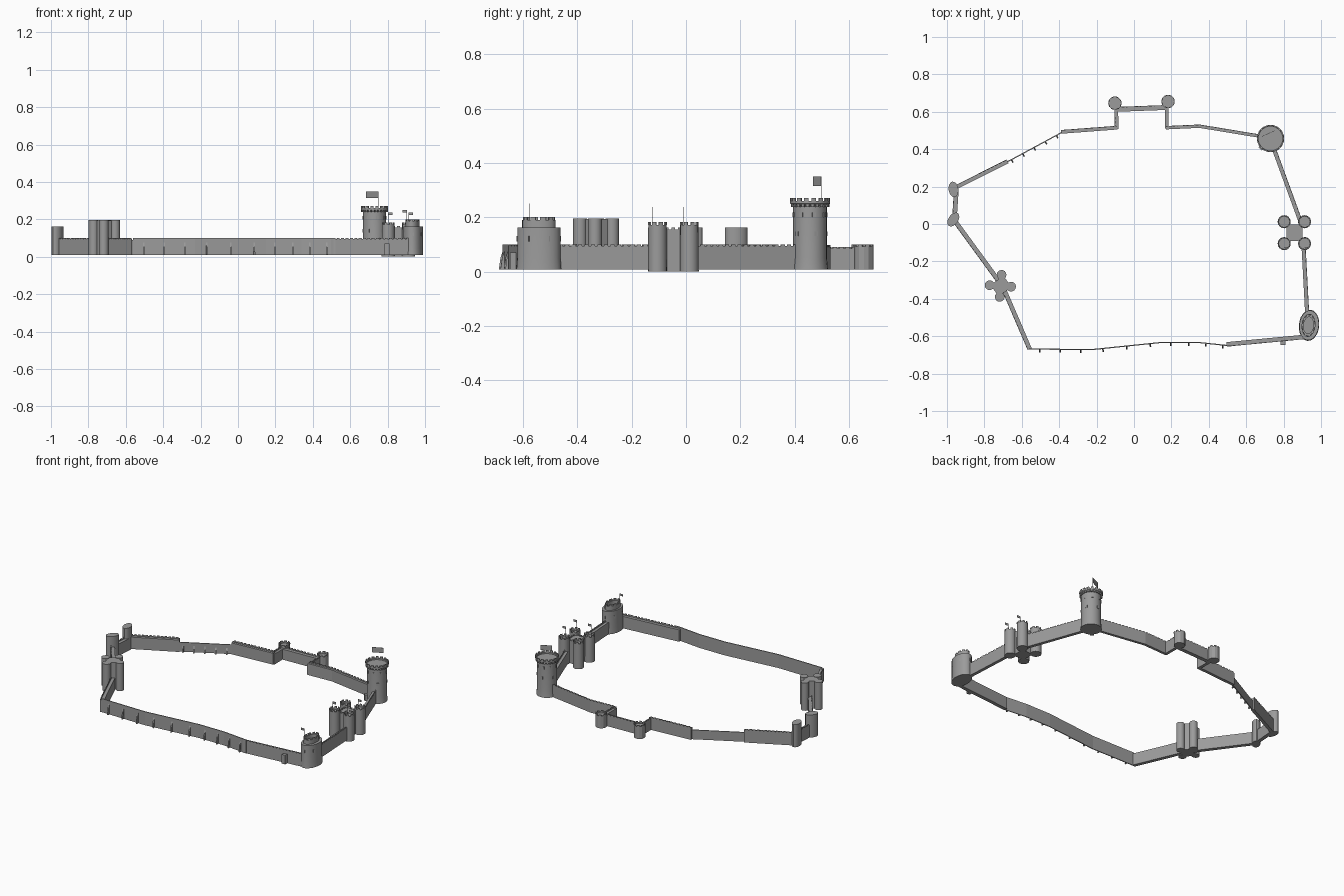
import bpy, bmesh, math
from mathutils import Vector, Matrix

if "Cube" in bpy.data.objects:
    bpy.data.objects.remove(bpy.data.objects["Cube"])

stone = bpy.data.materials.new("grey stone")
stone.use_nodes = True
GREY = (0.33, 0.33, 0.33, 1)
stone.diffuse_color = GREY
stone.node_tree.nodes["Principled BSDF"].inputs["Base Color"].default_value = GREY

BASE = 0.008  # foot of the walls


def finish(bm, name, smooth=False):
    bmesh.ops.recalc_face_normals(bm, faces=bm.faces)
    mesh = bpy.data.meshes.new(name)
    bm.to_mesh(mesh)
    bm.free()
    mesh.materials.append(stone)
    ob = bpy.data.objects.new(name, mesh)
    bpy.context.collection.objects.link(ob)
    if smooth:
        bpy.ops.object.select_all(action='DESELECT')
        ob.select_set(True)
        bpy.context.view_layer.objects.active = ob
        bpy.ops.object.shade_smooth_by_angle(angle=math.radians(35))
    return ob


def box(bm, x, y, z0, z1, sx, sy, angle=0):
    m = (Matrix.Translation((x, y, (z0 + z1) / 2)) @ Matrix.Rotation(angle, 4, 'Z')
         @ Matrix.Diagonal((sx, sy, z1 - z0, 1)))
    bmesh.ops.create_cube(bm, size=1, matrix=m)


def lathe(bm, x, y, profile, sides=16, sx=1, sy=1, angle=0):
    """Stack of rings (radius, height), capped at both ends."""
    rings = []
    rot = Matrix.Rotation(angle, 3, 'Z')
    for r, z in profile:
        ring = []
        for i in range(sides):
            a = math.tau * i / sides
            ring.append(bm.verts.new(rot @ Vector((r * sx * math.cos(a), r * sy * math.sin(a), 0))
                                     + Vector((x, y, z))))
        rings.append(ring)
    for lo, hi in zip(rings, rings[1:]):
        for i in range(sides):
            j = (i + 1) % sides
            bm.faces.new((lo[i], lo[j], hi[j], hi[i]))
    bm.faces.new(rings[0][::-1])
    bm.faces.new(rings[-1])


def merlon_ring(bm, x, y, r, z0, z1, count, sx=1, sy=1, angle=0, depth=0.006):
    rot = Matrix.Rotation(angle, 3, 'Z')
    for i in range(count):
        a = math.tau * (i + 0.5) / count
        p = rot @ Vector((r * sx * math.cos(a), r * sy * math.sin(a), 0))
        t = rot @ Vector((-sx * math.sin(a), sy * math.cos(a), 0))
        width = 0.6 * math.tau * r * t.length / count
        box(bm, x + p.x, y + p.y, z0, z1, width, depth, math.atan2(t.y, t.x))


def wall(name, path, width, top, parapet=True):
    """Straight runs; the outer face is on the right of the travel direction."""
    bm = bmesh.new()
    for a, b in zip(path, path[1:]):
        a, b = Vector(a), Vector(b)
        d = b - a
        ang, length = math.atan2(d.y, d.x), d.length
        n = Vector((d.y, -d.x)).normalized()
        mid = (a + b) / 2
        walk = top - 0.011 if parapet else top
        box(bm, mid.x, mid.y, BASE, walk, length + width * 0.4, width, ang)
        if parapet:
            o = n * (width / 2 - 0.002)
            box(bm, mid.x + o.x, mid.y + o.y, walk, top - 0.006, length + width * 0.4, 0.004, ang)
            count = max(2, round(length / 0.024))
            for i in range(count):
                p = a + d * ((i + 0.5) / count) + o
                box(bm, p.x, p.y, top - 0.006, top, 0.015, 0.004, ang)
    return finish(bm, name)


def buttresses(name, path, step, side, height):
    """Tapered fins against a thin wall."""
    bm = bmesh.new()
    for a, b in zip(path, path[1:]):
        a, b = Vector(a), Vector(b)
        d = (b - a).normalized()
        n = Vector((d.y, -d.x)) * side
        count = max(1, round((b - a).length / step))
        for i in range(count):
            p = a.lerp(b, (i + 0.5) / count)
            tri = []
            for s in (-0.004, 0.004):
                tri.append([bm.verts.new((*(p + d * s + n * out), z))
                            for out, z in ((0, BASE), (0.018, BASE), (0.012, height * 0.6), (0, height))])
            l, r = tri
            bm.faces.new(l)
            bm.faces.new(r[::-1])
            for i2 in range(4):
                j = (i2 + 1) % 4
                bm.faces.new((l[i2], l[j], r[j], r[i2]))
    return finish(bm, name)


def flag(name, x, y, z0, z1, dx, dy, height):
    """Pole with a flat banner at its top."""
    bm = bmesh.new()
    box(bm, x, y, z0, z1, 0.002, 0.002)
    box(bm, x + dx / 2, y + dy / 2, z1 - height, z1, math.hypot(dx, dy), 0.002, math.atan2(dy, dx))
    return finish(bm, name)


# Curtain walls, counterclockwise from the south-west corner
south = [(-0.56, -0.668), (-0.23, -0.672), (0.15, -0.633), (0.34, -0.633), (0.52, -0.652)]
wall("south_wall", south, 0.006, 0.1, False)
buttresses("south_buttresses", south, 0.11, 1, 0.085)
wall("south_east_wall", [(0.5, -0.643), (0.92, -0.603)], 0.024, 0.1)
wall("east_wall_south", [(0.927, -0.5), (0.905, -0.09)], 0.022, 0.1)
wall("east_wall_north", [(0.895, 0.0), (0.745, 0.41)], 0.022, 0.1)
wall("north_east_wall", [(0.69, 0.467), (0.35, 0.523), (0.175, 0.515)], 0.018, 0.097)
wall("bastion_east_wall", [(0.175, 0.515), (0.175, 0.63)], 0.02, 0.09)
wall("bastion_north_wall", [(0.175, 0.623), (-0.095, 0.613)], 0.026, 0.09)
wall("bastion_west_wall", [(-0.095, 0.62), (-0.093, 0.512)], 0.02, 0.09)
wall("north_wall", [(-0.093, 0.515), (-0.385, 0.493)], 0.02, 0.097)
ruined = [(-0.385, 0.49), (-0.685, 0.328)]
wall("ruined_wall", ruined, 0.006, 0.072, False)
buttresses("ruined_wall_buttresses", ruined, 0.068, -1, 0.055)
wall("north_west_wall", [(-0.68, 0.333), (-0.955, 0.195)], 0.022, 0.1)
wall("west_wall", [(-0.95, 0.18), (-0.96, 0.03)], 0.025, 0.1)
wall("south_west_wall_upper", [(-0.955, 0.012), (-0.72, -0.31)], 0.025, 0.1)
wall("south_west_wall_lower", [(-0.695, -0.35), (-0.56, -0.664)], 0.024, 0.1)

# Great keep: drum, corbelled rim, sunken roof, merlons, windows, stair
KX, KY = 0.73, 0.457
bm = bmesh.new()
lathe(bm, KX, KY, [(0.066, BASE), (0.062, 0.05), (0.062, 0.24), (0.073, 0.25), (0.073, 0.26),
                   (0.064, 0.26), (0.064, 0.25)], 24)
finish(bm, "keep", True)
bm = bmesh.new()
merlon_ring(bm, KX, KY, 0.07, 0.26, 0.27, 16)
merlon_ring(bm, KX, KY, 0.066, 0.238, 0.25, 24, depth=0.01)
finish(bm, "keep_merlons_and_corbels")
bm = bmesh.new()
for z, count in ((0.2, 8), (0.13, 5)):
    for i in range(count):
        a = math.tau * (i + 0.3) / count
        box(bm, KX + 0.061 * math.cos(a), KY + 0.061 * math.sin(a), z, z + 0.018,
            0.006, 0.014, a)
finish(bm, "keep_windows")
bm = bmesh.new()
box(bm, 0.685, 0.412, BASE, 0.05, 0.03, 0.025, math.radians(45))
finish(bm, "keep_stair")
flag("keep_flag", 0.75, 0.498, 0.25, 0.35, -0.065, -0.03, 0.035)

# East gatehouse: square core with four round towers
bm = bmesh.new()
box(bm, 0.858, -0.047, 0, 0.155, 0.085, 0.09)
for sy in (-1, 1):
    for i in range(3):
        box(bm, 0.858 + (i - 1) * 0.025, -0.047 + sy * 0.042, 0.155, 0.163, 0.014, 0.006)
        box(bm, 0.858 + sy * 0.039, -0.047 + (i - 1) * 0.025, 0.155, 0.163, 0.006, 0.014)
finish(bm, "gatehouse_core")
for name, x, y in (("front_right", 0.803, -0.105), ("front_left", 0.912, -0.105),
                   ("back_right", 0.803, 0.012), ("back_left", 0.912, 0.012)):
    bm = bmesh.new()
    lathe(bm, x, y, [(0.035, 0), (0.034, 0.172), (0.028, 0.172), (0.028, 0.162)], 16)
    finish(bm, "gatehouse_tower_" + name, True)
    bm = bmesh.new()
    merlon_ring(bm, x, y, 0.031, 0.172, 0.182, 8)
    finish(bm, "gatehouse_merlons_" + name)
    if name != "back_right":
        flag("gatehouse_flag_" + name, x, y - 0.02, 0.16, 0.237, 0.024, 0, 0.015)

# South-east oval tower with a raised open drum
bm = bmesh.new()
AX, AY, TILT = 0.936, -0.542, math.radians(-6)
lathe(bm, AX, AY, [(1.04, BASE), (1, 0.05), (1, 0.162)], 24, 0.052, 0.08, TILT)
finish(bm, "oval_tower", True)
bm = bmesh.new()
lathe(bm, AX - 0.003, AY, [(1, 0.16), (1, 0.19), (0.72, 0.19), (0.72, 0.165)], 20, 0.037, 0.062, TILT)
finish(bm, "oval_tower_drum", True)
bm = bmesh.new()
merlon_ring(bm, AX - 0.003, AY, 0.9, 0.19, 0.2, 10, 0.037, 0.062, TILT)
for i in range(6):
    a = math.tau * (i + 0.5) / 6
    box(bm, AX + 0.05 * math.cos(a), AY + 0.078 * math.sin(a), 0.11, 0.13, 0.008, 0.008, a)
finish(bm, "oval_tower_merlons_and_slits")
flag("oval_tower_flag", 0.902, -0.575, 0.16, 0.25, -0.022, 0, 0.014)
bm = bmesh.new()
box(bm, 0.797, -0.636, BASE, 0.07, 0.026, 0.024)
finish(bm, "south_postern")

# South-west gate: turned core with four round lobes
bm = bmesh.new()
box(bm, -0.711, -0.332, BASE, 0.193, 0.085, 0.075, math.radians(35))
finish(bm, "west_gate_core")
for name, x, y in (("north", -0.708, -0.272), ("west", -0.772, -0.327),
                   ("east", -0.657, -0.335), ("south", -0.718, -0.39)):
    bm = bmesh.new()
    lathe(bm, x, y, [(0.026, BASE), (0.026, 0.196)], 14)
    finish(bm, "west_gate_tower_" + name, True)

# West oval towers
for name, x, y, tilt in (("north", -0.965, 0.185, 8), ("south", -0.966, 0.024, -35)):
    bm = bmesh.new()
    lathe(bm, x, y, [(1, BASE), (1, 0.162)], 16, 0.026, 0.042, math.radians(tilt))
    finish(bm, "west_tower_" + name, True)

# Bastion corner towers
for name, x, y in (("west", -0.102, 0.646), ("east", 0.182, 0.655)):
    bm = bmesh.new()
    lathe(bm, x, y, [(0.036, BASE), (0.036, 0.092), (0.031, 0.092), (0.031, 0.084)], 12)
    merlon_ring(bm, x, y, 0.033, 0.092, 0.1, 8, depth=0.005)
    finish(bm, "bastion_tower_" + name)
